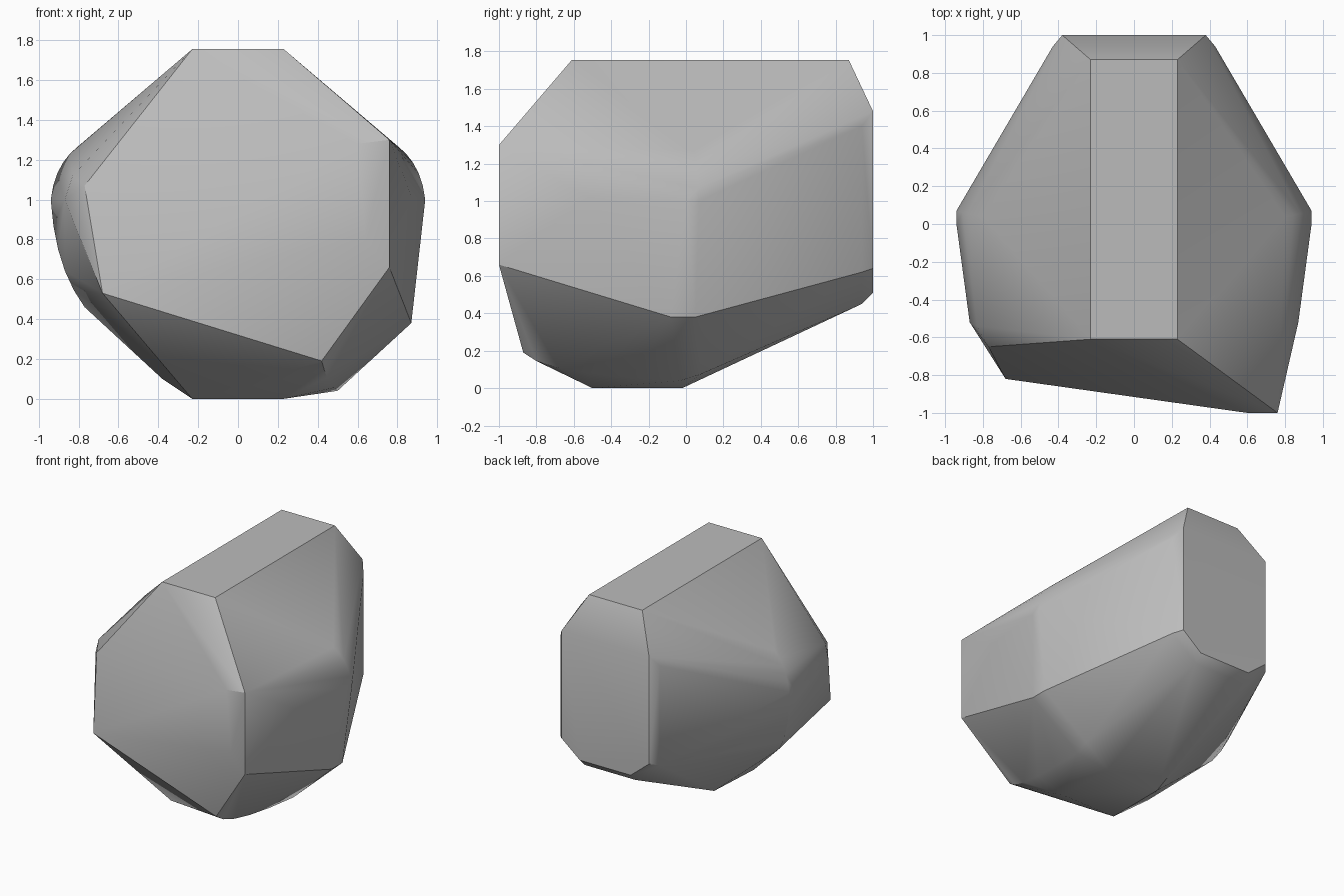
import bpy
import bmesh
import math
from mathutils import Vector

# Remove the default cube only
default_cube = bpy.data.objects.get("Cube")
if default_cube:
    bpy.data.objects.remove(default_cube, do_unlink=True)


def make_material(name, value):
    material = bpy.data.materials.new(name)
    material.use_nodes = True
    colour = (value, value, value, 1)
    material.diffuse_color = colour
    shader = material.node_tree.nodes["Principled BSDF"]
    shader.inputs["Base Color"].default_value = colour
    return material


def both_sides(points):
    """Return the points together with their left-right mirror images."""
    return points + [(-x, y, z) for x, y, z in points]


def rounded(start, corner, end, steps=5):
    """Return points on a smooth bend from start to end around a corner."""
    start, corner, end = Vector(start), Vector(corner), Vector(end)
    bend = []
    for step in range(steps + 1):
        t = step / steps
        bend.append(start.lerp(corner, t).lerp(corner.lerp(end, t), t))
    return [tuple(point) for point in bend]


def build_hull(name, points, material):
    """Wrap a convex stone around the points and merge its flat faces."""
    bm = bmesh.new()
    for point in points:
        bm.verts.new(point)
    bmesh.ops.remove_doubles(bm, verts=bm.verts[:], dist=.001)
    bmesh.ops.convex_hull(bm, input=bm.verts[:])
    loose = [vert for vert in bm.verts if not vert.link_faces]
    bmesh.ops.delete(bm, geom=loose, context="VERTS")
    bmesh.ops.dissolve_limit(bm, angle_limit=math.radians(.5),
                             verts=bm.verts[:], edges=bm.edges[:])
    bmesh.ops.recalc_face_normals(bm, faces=bm.faces[:])
    mesh = bpy.data.meshes.new(name)
    bm.to_mesh(mesh)
    bm.free()
    mesh.materials.append(material)
    stone = bpy.data.objects.new(name, mesh)
    bpy.context.collection.objects.link(stone)
    return stone


# Flat top ridge and flat base
top_ridge = both_sides([(.23, -.61, 1.755), (.23, .87, 1.755)])
base = both_sides([(.23, -.5, 0), (.23, -.02, 0)])

# Flat back with clipped lower corners and a softened rim
back = both_sides([
    (.38, 1, 1.48), (.38, 1, .64), (.22, 1, .51),
    (.22, .94, .45), (.43, .94, 1.4), (.43, .94, .62),
])

# Rounded shoulders at the widest part
shoulders = both_sides(
    rounded((.8, .04, 1.27), (.92, .06, 1.18), (.94, .07, 1))
    + [(.94, 0, 1)]
)

# Left half: jutting front corner, side crease and curved underside
left_half = [
    (.76, -1, 1.3), (.76, -1, .66), (.6, -1, 1.28), (.64, -1, .8),
    (.87, -.52, 1.02), (.87, -.08, .38), (.87, .05, .38),
]
left_half += rounded((.42, -.87, .19), (.45, -.76, .07), (.5, -.03, .04))
left_half += [(.51, .08, .075)]

# Right half: chamfered front corner and rounded lower flank
right_half = [
    (-.68, -.82, .53), (-.77, -.65, 1.07), (-.83, -.54, 1.12),
    (-.87, -.52, 1), (-.38, -.3, .1),
]
right_half += rounded((-.94, .06, 1), (-.92, .03, .66), (-.77, -.05, .46))

# Assemble the stone
stone_grey = make_material("stone grey", .5)
boulder = build_hull(
    "boulder",
    top_ridge + base + back + shoulders + left_half + right_half,
    stone_grey,
)

# Smooth the soft bends while keeping the hard creases crisp
bpy.ops.object.select_all(action="DESELECT")
boulder.select_set(True)
bpy.context.view_layer.objects.active = boulder
bpy.ops.object.shade_smooth_by_angle(angle=math.radians(30))
